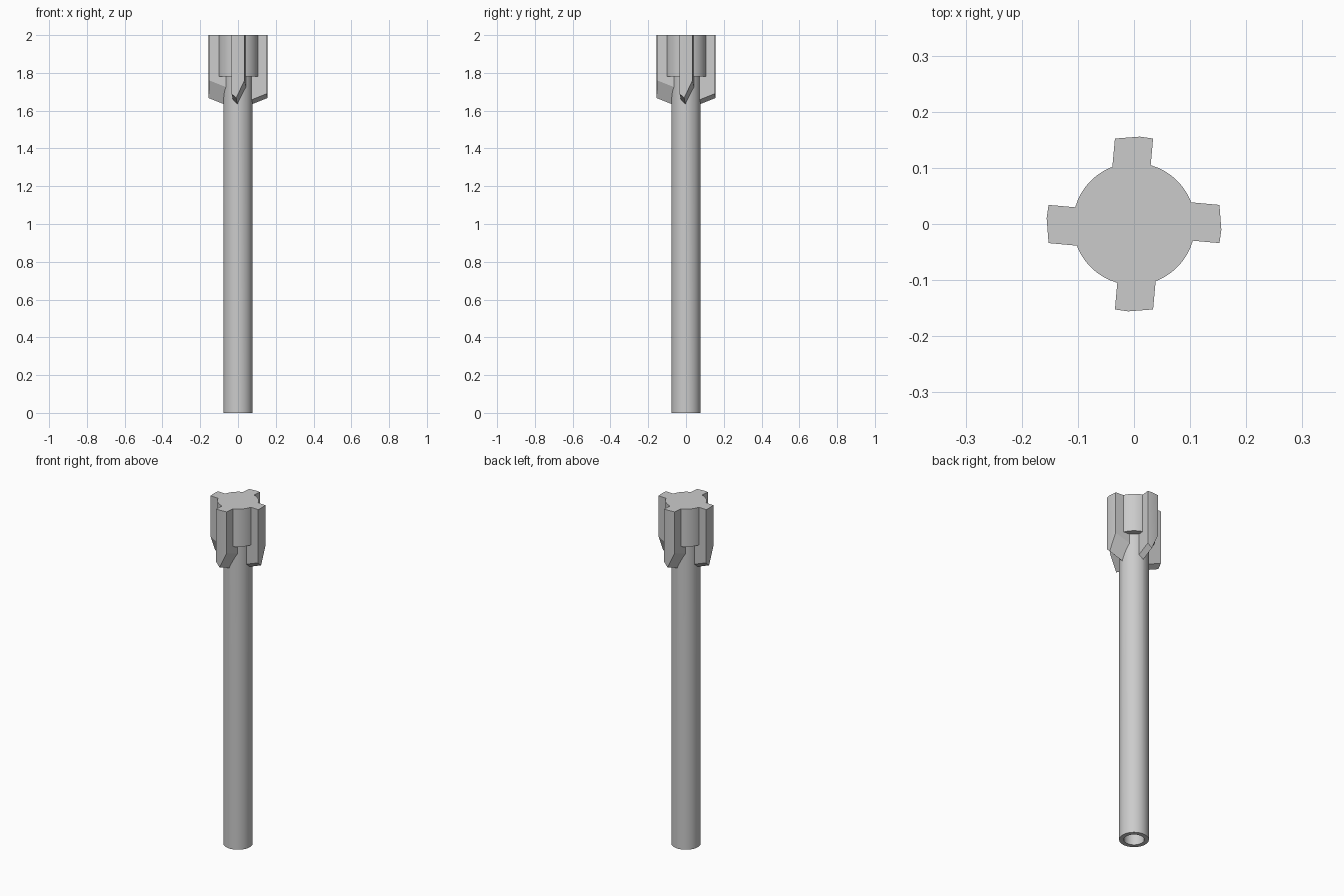
import bpy
import bmesh
import math
from mathutils import Matrix

cube = bpy.data.objects.get("Cube")
if cube:
    bpy.data.objects.remove(cube, do_unlink=True)

grey = bpy.data.materials.new("light_grey")
grey.use_nodes = True
grey.diffuse_color = (0.6, 0.6, 0.6, 1)
grey.node_tree.nodes["Principled BSDF"].inputs["Base Color"].default_value = (0.6, 0.6, 0.6, 1)

TOP, COLLAR_Z = 2.0, 1.78
SIDES = 48


def make_object(name, bm):
    bmesh.ops.recalc_face_normals(bm, faces=bm.faces)
    mesh = bpy.data.meshes.new(name)
    bm.to_mesh(mesh)
    bm.free()
    obj = bpy.data.objects.new(name, mesh)
    bpy.context.collection.objects.link(obj)
    mesh.materials.append(grey)
    return obj


def lathe(name, profile):
    """Closed solid from (radius, z) points; ends at radius 0 become caps."""
    bm = bmesh.new()
    rings = []
    for r, z in profile:
        rings.append([bm.verts.new((r * math.cos(i * math.tau / SIDES),
                                    r * math.sin(i * math.tau / SIDES), z))
                      for i in range(SIDES)])
    for a, b in zip(rings, rings[1:]):
        for i in range(SIDES):
            j = (i + 1) % SIDES
            bm.faces.new((a[i], a[j], b[j], b[i]))
    bm.faces.new(rings[0])
    bm.faces.new(rings[-1])
    return make_object(name, bm)


def make_fin(name, angle):
    """Skewed key with a rounded outer end and a pointed, inward-sloping foot."""
    foot = [(-0.034, 1.69), (-0.01, 1.667), (0.034, 1.76)]
    inner_r, outer_r = 0.06, 0.156
    bm = bmesh.new()
    columns = []
    for t, z in foot:
        y = math.sqrt(outer_r ** 2 - t ** 2)
        depth = y - inner_r
        inner_t = t + 0.09 * depth
        columns.append([bm.verts.new(p) for p in (
            (t, -y, z), (t, -y, TOP),
            (inner_t, -inner_r, TOP), (inner_t, -inner_r, z - 0.4 * depth))])
    for a, b in zip(columns, columns[1:]):
        for i in range(4):
            j = (i + 1) % 4
            bm.faces.new((a[i], a[j], b[j], b[i]))
    bm.faces.new(columns[0])
    bm.faces.new(columns[-1])
    bmesh.ops.transform(bm, matrix=Matrix.Rotation(angle, 4, 'Z'), verts=bm.verts)
    return make_object(name, bm)


# Hollow shaft with its wider collar, turned as one profile
body = lathe("shaft_and_head", [
    (0.053, 1.75), (0.053, 0), (0.077, 0),
    (0.077, COLLAR_Z), (0.109, COLLAR_Z), (0.109, TOP)])

# Four fins merged into the head
fins = [make_fin("fin_%d" % (k + 1), k * math.pi / 2) for k in range(4)]
bpy.context.view_layer.objects.active = body
for fin in fins:
    union = body.modifiers.new("join_fin", 'BOOLEAN')
    union.operation = 'UNION'
    union.solver = 'EXACT'
    union.object = fin
    bpy.ops.object.modifier_apply(modifier=union.name)
for fin in fins:
    bpy.data.objects.remove(fin, do_unlink=True)

bpy.ops.object.select_all(action='DESELECT')
body.select_set(True)
bpy.ops.object.shade_smooth_by_angle(angle=math.radians(20))
